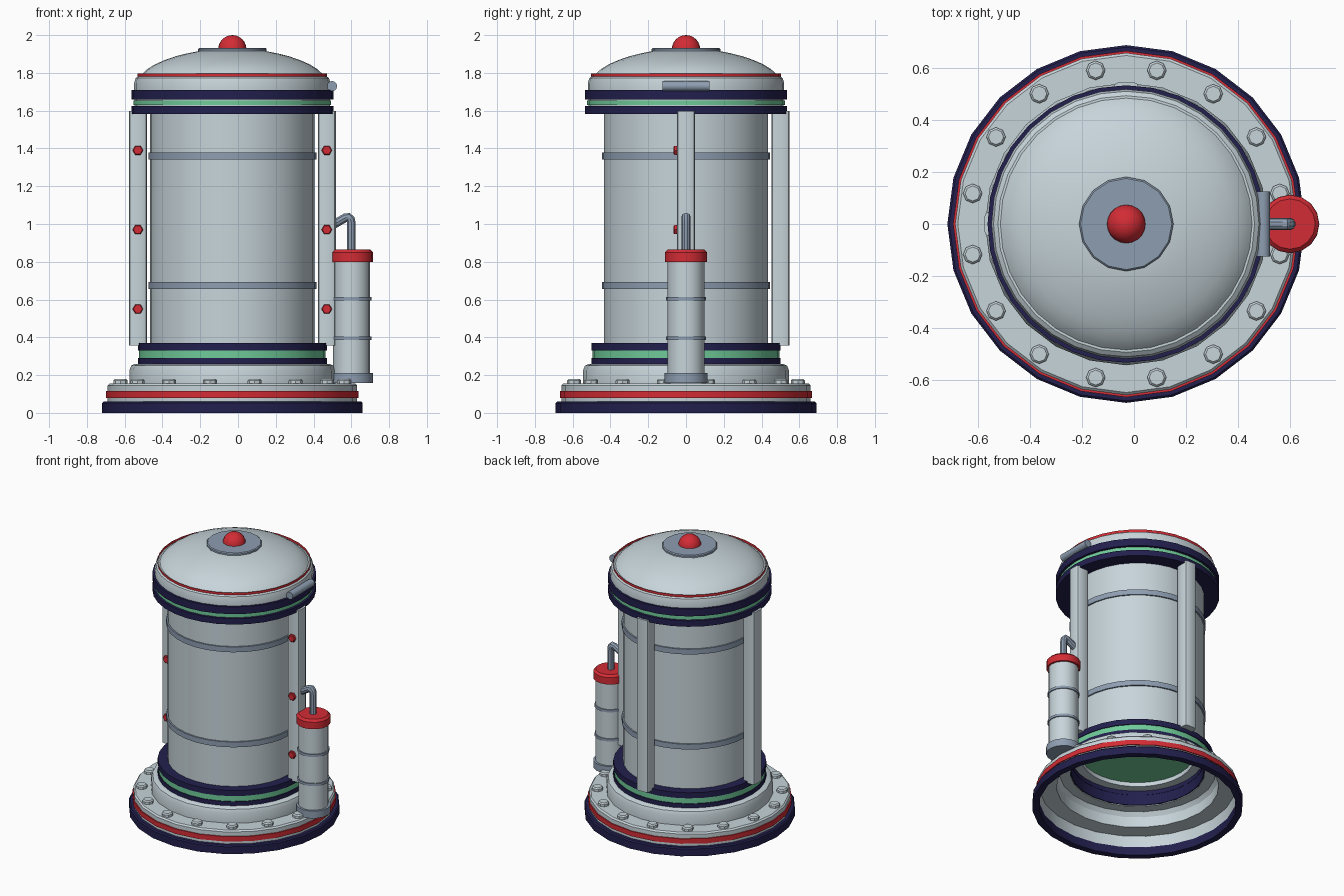
import bpy
import bmesh
import math
from mathutils import Vector, Matrix

cube = bpy.data.objects.get("Cube")
if cube:
    bpy.data.objects.remove(cube, do_unlink=True)

AXIS = -0.03      # x of the main column
TANK = 0.602      # x of the side tank


def material(name, rgb):
    m = bpy.data.materials.new(name)
    m.use_nodes = True
    m.diffuse_color = (*rgb, 1)
    m.node_tree.nodes["Principled BSDF"].inputs["Base Color"].default_value = (*rgb, 1)
    return m


LIGHT = material("light grey", (0.57, 0.66, 0.70))
STEEL = material("blue grey", (0.27, 0.34, 0.44))
NAVY = material("navy", (0.016, 0.014, 0.075))
GREEN = material("mint green", (0.16, 0.60, 0.32))
RED = material("red", (0.65, 0.025, 0.035))


def finish(name, bm, mat, recalc=True):
    if recalc:
        bmesh.ops.recalc_face_normals(bm, faces=bm.faces)
    mesh = bpy.data.meshes.new(name)
    bm.to_mesh(mesh)
    bm.free()
    mesh.materials.append(mat)
    ob = bpy.data.objects.new(name, mesh)
    bpy.context.collection.objects.link(ob)
    return ob


def lathe(name, profile, mat, seg=32, at=(AXIS, 0, 0), closed=False, turn=None):
    """Spin (radius, height) points; zero radius ends become poles."""
    bm = bmesh.new()
    rings = []
    for r, z in profile:
        if r == 0:
            rings.append([bm.verts.new((0, 0, z))] * seg)
        else:
            rings.append([bm.verts.new((r * math.cos(a), r * math.sin(a), z))
                          for a in (math.tau * i / seg for i in range(seg))])
    pairs = list(zip(rings, rings[1:]))
    if closed:
        pairs.append((rings[-1], rings[0]))
    for lo, hi in pairs:
        for i in range(seg):
            j = (i + 1) % seg
            quad = list(dict.fromkeys((lo[i], lo[j], hi[j], hi[i])))
            bm.faces.new(quad)
    if turn:
        bmesh.ops.transform(bm, matrix=turn, verts=bm.verts)
    bmesh.ops.translate(bm, vec=at, verts=bm.verts)
    return finish(name, bm, mat)


def disc(name, r, z0, z1, mat, bevel=0.0, **kw):
    return lathe(name, [(0, z0), (r, z0), (r, z1 - bevel), (r - bevel, z1), (0, z1)], mat, **kw)


def ring(name, r_in, r, z0, z1, mat, bevel=0.0, **kw):
    return lathe(name, [(r_in, z0), (r, z0), (r, z1 - bevel), (r - bevel, z1), (r_in, z1)],
                 mat, closed=True, **kw)


# Hollow base: foot rim, flange shell and stripe
ring("foot_rim", 0.645, 0.69, 0, 0.06, NAVY, 0.008, seg=24)
lathe("base_flange", [(0.66, 0.05), (0.66, 0.145), (0.65, 0.155), (0.545, 0.155), (0.545, 0.225),
                      (0.535, 0.25), (0.515, 0.26), (0.44, 0.26), (0.44, 0.25), (0.51, 0.25),
                      (0.53, 0.22), (0.53, 0.145), (0.64, 0.14), (0.647, 0.05)],
      LIGHT, seg=24, closed=True)
ring("base_stripe", 0.65, 0.668, 0.08, 0.115, RED, seg=24)

# Flange bolts
for i in range(16):
    a = math.tau * (i + 0.5) / 16
    disc("flange_bolt", 0.037, 0.15, 0.18, LIGHT, 0.008, seg=8,
         at=(AXIS + 0.604 * math.cos(a), 0.604 * math.sin(a), 0))

# Lower collar, open underneath
ring("lower_collar_bottom", 0.44, 0.50, 0.254, 0.29, NAVY)
ring("lower_collar_glow", 0.44, 0.494, 0.29, 0.33, GREEN)
ring("lower_collar_top", 0.43, 0.50, 0.33, 0.37, NAVY)
ring("collar_liner", 0.432, 0.442, 0.256, 0.368, NAVY)

# Column with recessed green floor and hoops
lathe("column", [(0.37, 0.42), (0.37, 0.36), (0.435, 0.36), (0.435, 1.62), (0, 1.62)], LIGHT)
disc("column_floor", 0.37, 0.39, 0.42, GREEN)
for z in (0.675, 1.36):
    ring("column_hoop", 0.43, 0.445, z - 0.019, z + 0.019, STEEL)

# Upper collar
disc("upper_collar_bottom", 0.535, 1.583, 1.625, NAVY)
disc("upper_collar_core", 0.517, 1.61, 1.68, LIGHT)
ring("upper_collar_glow", 0.50, 0.523, 1.629, 1.653, GREEN)
disc("upper_collar_top", 0.535, 1.658, 1.71, NAVY)

# Lid: lip, red band, dome, cap plate and beacon
lathe("lid_lip", [(0, 1.70), (0.52, 1.70), (0.52, 1.745), (0.512, 1.772), (0.495, 1.785), (0, 1.785)],
      LIGHT)
lathe("lid_band", [(0.502, 1.779), (0.502, 1.797)], RED)
lathe("dome", [(0.49, 1.78), (0.475, 1.797), (0.45, 1.82), (0.41, 1.845), (0.36, 1.867), (0.30, 1.888),
               (0.24, 1.903), (0.18, 1.915), (0, 1.925)], LIGHT)
disc("cap_plate", 0.182, 1.908, 1.932, STEEL, 0.006, seg=16)
lathe("beacon", [(0.075 * math.cos(t), 1.925 + 0.075 * math.sin(t))
                 for t in (math.pi / 2 * k / 6 for k in range(6))] + [(0, 2.0)], RED, seg=20)

# Lid handle lying along y
lathe("lid_handle", [(0, -0.125), (0.027, -0.125), (0.027, 0.125), (0, 0.125)], STEEL, seg=12,
      at=(0.498, 0, 1.73), turn=Matrix.Rotation(math.pi / 2, 4, "X"))


# Three struts with rounded upright edges
def strut(x, y):
    bm = bmesh.new()
    bmesh.ops.create_cube(bm, size=1)
    bmesh.ops.scale(bm, vec=(0.095, 0.095, 1.24), verts=bm.verts)
    upright = [e for e in bm.edges if abs(e.verts[0].co.z - e.verts[1].co.z) > 0.1]
    bmesh.ops.bevel(bm, geom=upright, offset=0.02, segments=2, affect="EDGES", profile=0.5)
    bmesh.ops.translate(bm, vec=(x, y, 0.977), verts=bm.verts)
    finish("strut", bm, LIGHT)


for x, y in ((AXIS + 0.5, 0), (AXIS - 0.5, 0), (AXIS, 0.5)):
    strut(x, y)

# Red hexagonal studs on the side struts
for side in (1, -1):
    for z in (0.55, 0.97, 1.39):
        disc("strut_stud", 0.028, 0, 0.025, RED, 0.005, seg=6,
             at=(AXIS + side * 0.5, -0.04, z), turn=Matrix.Rotation(math.pi / 2, 4, "X"))

# Side tank
spot = dict(seg=16, at=(TANK, 0, 0))
disc("tank_body", 0.098, 0.17, 0.82, LIGHT, **spot)
disc("tank_foot", 0.113, 0.158, 0.21, STEEL, **spot)
disc("tank_cap", 0.112, 0.80, 0.865, RED, 0.015, **spot)
for z in (0.395, 0.605):
    ring("tank_hoop", 0.09, 0.105, z - 0.009, z + 0.009, STEEL, **spot)


# Bent pipe from the tank to the strut, swept in the xz plane
def pipe(name, path, r, mat, seg=10):
    pts = [Vector((x, 0, z)) for x, z in path]
    bm = bmesh.new()
    rings = []
    for i, p in enumerate(pts):
        t = (pts[min(i + 1, len(pts) - 1)] - pts[max(i - 1, 0)]).normalized()
        side = Vector((0, 1, 0))
        up = t.cross(side)
        rings.append([bm.verts.new(p + r * (math.cos(a) * side + math.sin(a) * up))
                      for a in (math.tau * k / seg for k in range(seg))])
    for lo, hi in zip(rings, rings[1:]):
        for k in range(seg):
            j = (k + 1) % seg
            bm.faces.new((lo[k], lo[j], hi[j], hi[k]))
    bm.faces.new(rings[0])
    bm.faces.new(rings[-1])
    finish(name, bm, mat)


pipe("tank_pipe", [(0.60, 0.85), (0.60, 1.005), (0.596, 1.025), (0.585, 1.037), (0.57, 1.034),
                   (0.505, 0.997)], 0.024, STEEL)

# Smooth round walls, keep edges crisp
bpy.ops.object.select_all(action="DESELECT")
for ob in bpy.context.collection.objects:
    if ob.type == "MESH":
        ob.select_set(True)
        bpy.context.view_layer.objects.active = ob
bpy.ops.object.shade_smooth_by_angle(angle=math.radians(32))
